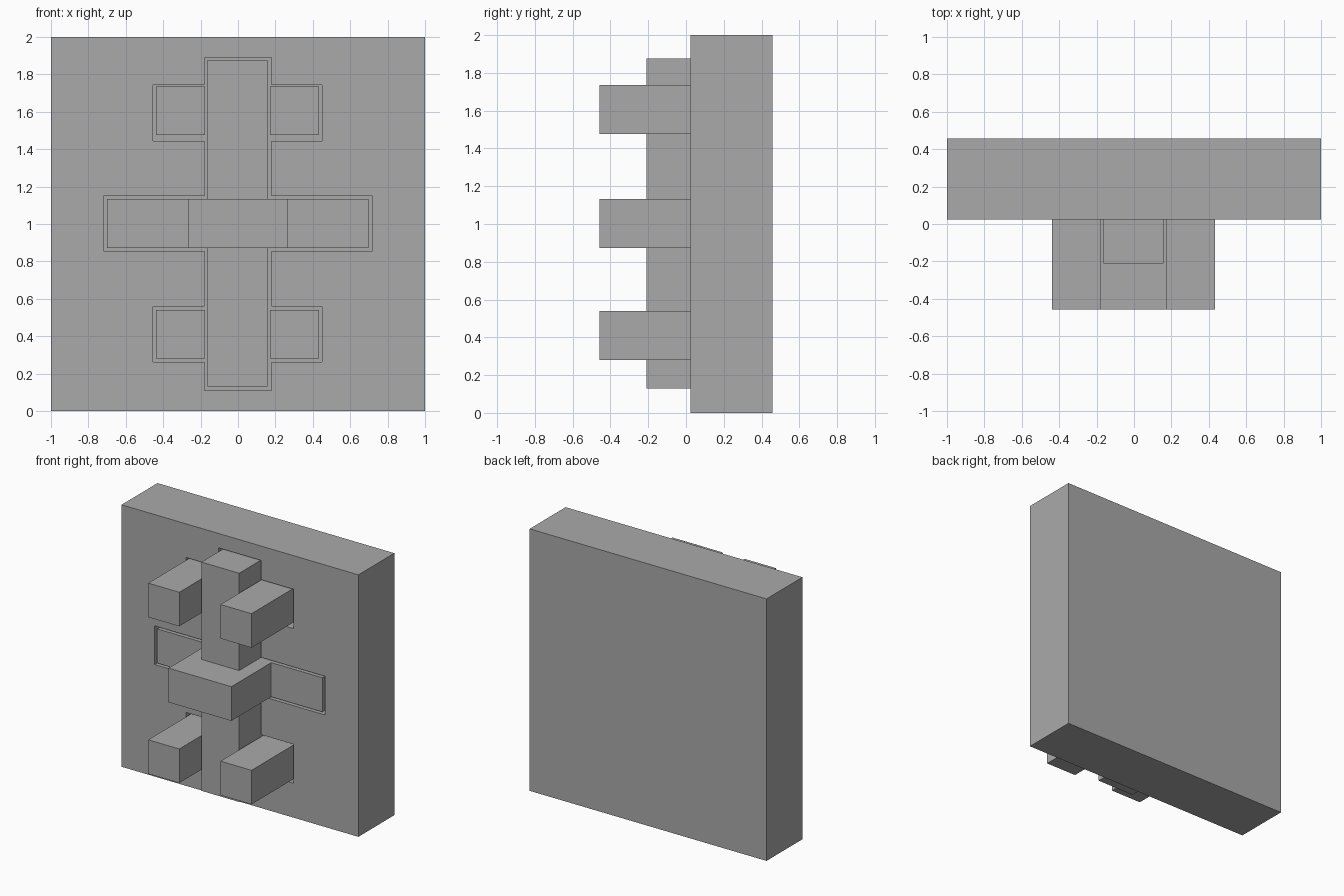
import bpy
import bmesh
from mathutils import Matrix, Vector

old = bpy.data.objects.get("Cube")
if old:
    bpy.data.objects.remove(old, do_unlink=True)

grey = bpy.data.materials.new("plain grey")
grey.use_nodes = True
colour = (0.4, 0.4, 0.4, 1)
grey.diffuse_color = colour
grey.node_tree.nodes["Principled BSDF"].inputs["Base Color"].default_value = colour

FACE = 0.024    # front of the slab
FLOOR = 0.13    # bottom of the slots
BACK = 0.457


def box(name, x0, x1, y0, y1, z0, z1):
    low, high = Vector((x0, y0, z0)), Vector((x1, y1, z1))
    bm = bmesh.new()
    matrix = Matrix.Translation((low + high) / 2) @ Matrix.Diagonal((*(high - low), 1))
    bmesh.ops.create_cube(bm, size=1, matrix=matrix)
    mesh = bpy.data.meshes.new(name)
    bm.to_mesh(mesh)
    bm.free()
    mesh.materials.append(grey)
    obj = bpy.data.objects.new(name, mesh)
    bpy.context.collection.objects.link(obj)
    return obj


slab = box("slab", -1, 1, FACE, BACK, 0, 2)


def cut_slot(name, x0, x1, z0, z1):
    cutter = box(name, x0, x1, FACE - 0.1, FLOOR, z0, z1)
    cutter.hide_render = True
    cutter.hide_set(True)
    cutter.display_type = 'WIRE'
    mod = slab.modifiers.new(name, 'BOOLEAN')
    mod.operation = 'DIFFERENCE'
    mod.solver = 'EXACT'
    mod.object = cutter


# Slots, a little larger than the parts that sit in them
cut_slot("upright_slot_cutter", -0.18, 0.178, 0.11, 1.89)
cut_slot("crossbar_slot_cutter", -0.72, 0.718, 0.855, 1.15)
cut_slot("upper_peg_slot_cutter", -0.455, 0.45, 1.443, 1.743)
cut_slot("lower_peg_slot_cutter", -0.455, 0.45, 0.262, 0.56)

# Upright and crossbar with its raised centre block
box("upright", -0.162, 0.157, -0.21, FLOOR, 0.13, 1.876)
box("crossbar", -0.70, 0.697, FACE, FLOOR, 0.872, 1.133)
box("centre_block", -0.266, 0.264, -0.457, FACE, 0.872, 1.133)

# Four pegs beside the upright
for level, z in (("upper", 1.476), ("lower", 0.28)):
    box(level + "_right_peg", -0.438, -0.176, -0.457, FLOOR, z, z + 0.26)
    box(level + "_left_peg", 0.172, 0.434, -0.457, FLOOR, z, z + 0.26)
